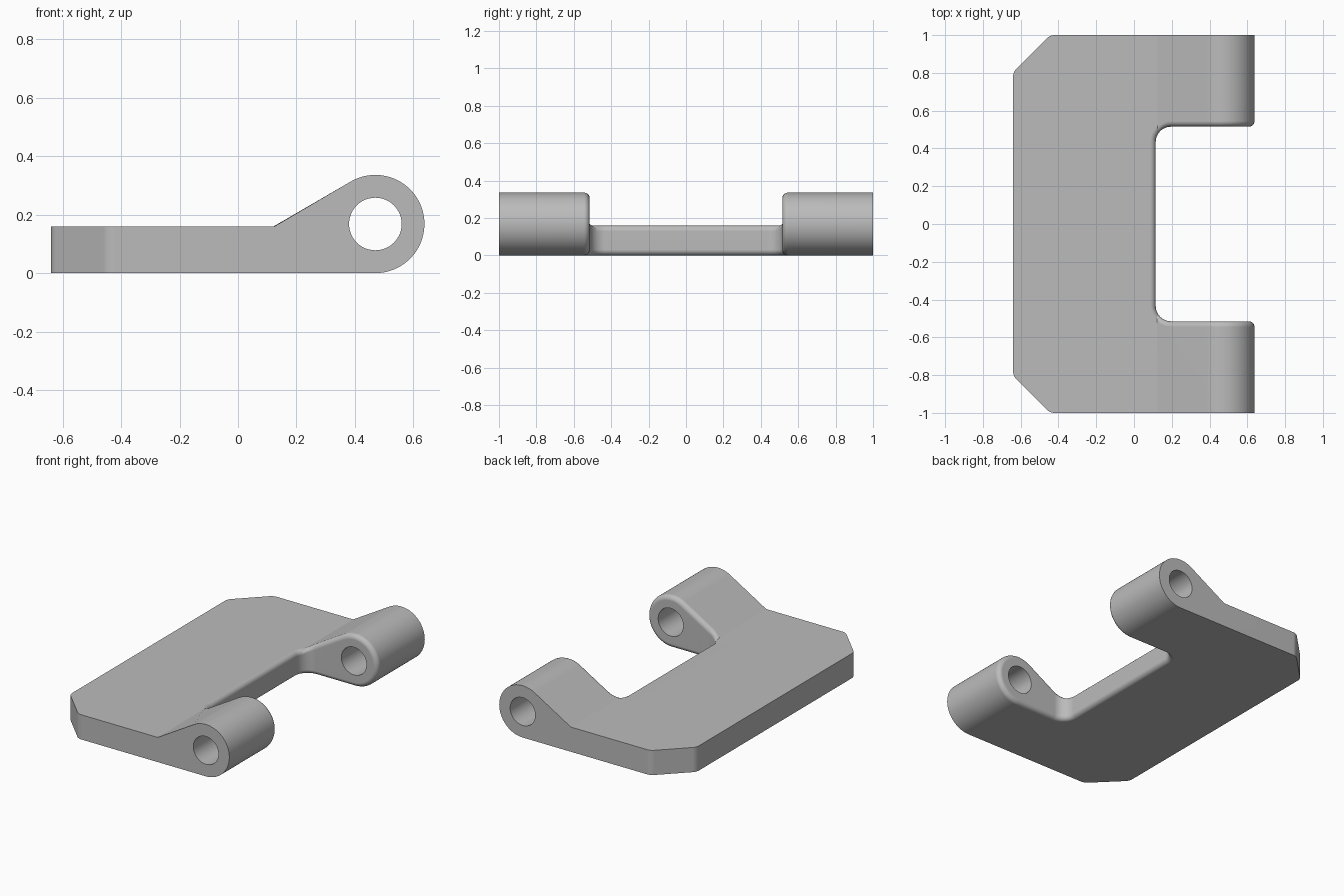
import bpy, bmesh
from math import sin, cos, tan, asin, atan2, hypot, pi, radians
from mathutils import Vector

cube = bpy.data.objects.get("Cube")
if cube:
    bpy.data.objects.remove(cube, do_unlink=True)

grey = bpy.data.materials.new("plain_grey")
grey.use_nodes = True
COLOUR = (0.5, 0.5, 0.5, 1)
grey.diffuse_color = COLOUR
grey.node_tree.nodes["Principled BSDF"].inputs["Base Color"].default_value = COLOUR

PIN_X, PIN_Z, LUG_R, HOLE_R = 0.47, 0.168, 0.168, 0.09
PLATE_TOP, RAMP_X = 0.16, 0.125
NOTCH_X, NOTCH_Y, EDGE_R = 0.115, 0.515, 0.03


def rounded(corners, steps=8):
    """Outline from (x, y, radius) corners, each replaced by an arc."""
    out = []
    for i, (x, y, r) in enumerate(corners):
        p = Vector((x, y))
        if not r:
            out.append(p)
            continue
        a = (Vector(corners[i - 1][:2]) - p).normalized()
        b = (Vector(corners[(i + 1) % len(corners)][:2]) - p).normalized()
        half = a.angle(b) / 2
        centre = p + (a + b).normalized() * r / sin(half)
        start = p + a * r / tan(half) - centre
        end = p + b * r / tan(half) - centre
        sweep = pi - 2 * half
        for k in range(steps + 1):
            t = k / steps
            out.append(centre + (start * sin((1 - t) * sweep)
                                 + end * sin(t * sweep)) / sin(sweep))
    return out


def prism(name, points, to_3d, depth):
    """Extrude a flat outline along a vector."""
    bm = bmesh.new()
    face = bm.faces.new([bm.verts.new(to_3d(*p)) for p in points])
    ext = bmesh.ops.extrude_face_region(bm, geom=[face])
    bmesh.ops.translate(bm, vec=depth, verts=[
        v for v in ext["geom"] if isinstance(v, bmesh.types.BMVert)])
    bmesh.ops.recalc_face_normals(bm, faces=bm.faces[:])
    mesh = bpy.data.meshes.new(name)
    bm.to_mesh(mesh)
    bm.free()
    mesh.materials.append(grey)
    ob = bpy.data.objects.new(name, mesh)
    bpy.context.collection.objects.link(ob)
    return ob


def boolean(ob, tool, operation):
    mod = ob.modifiers.new(operation, "BOOLEAN")
    mod.object, mod.operation, mod.solver = tool, operation, "EXACT"
    bpy.context.view_layer.objects.active = ob
    bpy.ops.object.modifier_apply(modifier=mod.name)
    bpy.data.objects.remove(tool, do_unlink=True)


def side(x, z):
    return (x, -1.2, z)


def circle(radius, start, end, steps):
    return [(PIN_X + radius * cos(start + (end - start) * k / steps),
             PIN_Z + radius * sin(start + (end - start) * k / steps))
            for k in range(steps + 1)]


# Side profile: flat plate, ramp tangent to the lug, round lug
dx, dz = PIN_X - RAMP_X, PIN_Z - PLATE_TOP
slope = atan2(dz, dx) + asin(LUG_R / hypot(dx, dz))
profile = [(-0.8, 0), (-0.8, PLATE_TOP), (RAMP_X, PLATE_TOP)]
profile += circle(LUG_R, slope + pi / 2, -pi / 2, 40)
bracket = prism("hinge_bracket", profile, side, (0, 2.4, 0))

# Plan outline: chamfered back corners and a rounded notch between the lugs
half = [(0.8, NOTCH_Y, 0), (0.8, 1, 0), (-0.445, 1, 0.06), (-0.64, 0.805, 0.06)]
plan = [(NOTCH_X, NOTCH_Y, 0.08)] + half
plan += [(x, -y, r) for x, y, r in reversed(plan)]
outline = prism("plan_outline", rounded(plan), lambda x, y: (x, y, -0.2), (0, 0, 0.8))
boolean(bracket, outline, "INTERSECT")

# Round every edge around the notch walls
bm = bmesh.new()
bm.from_mesh(bracket.data)
bmesh.ops.remove_doubles(bm, verts=bm.verts[:], dist=0.0002)
bm.normal_update()


def is_wall(face):
    c = face.calc_center_median()
    return abs(face.normal.z) < 0.01 and abs(c.y) < NOTCH_Y + 0.005 and c.x > 0.1


edges = [e for e in bm.edges if len(e.link_faces) == 2
         and sum(is_wall(f) for f in e.link_faces) == 1]
bmesh.ops.bevel(bm, geom=edges, offset=EDGE_R, offset_type="OFFSET", segments=5,
                profile=0.5, affect="EDGES", clamp_overlap=False)
bm.to_mesh(bracket.data)
bm.free()

# Pin hole through both lugs
pin = prism("pin_cutter", circle(HOLE_R, 0, 2 * pi, 48)[:-1], side, (0, 2.4, 0))
boolean(bracket, pin, "DIFFERENCE")

# Smooth curved faces, crisp flat ones
bpy.ops.object.select_all(action="DESELECT")
bracket.select_set(True)
bpy.context.view_layer.objects.active = bracket
bpy.ops.object.shade_smooth_by_angle(angle=radians(29))
weighted = bracket.modifiers.new("even_shading", "WEIGHTED_NORMAL")
weighted.keep_sharp = True
